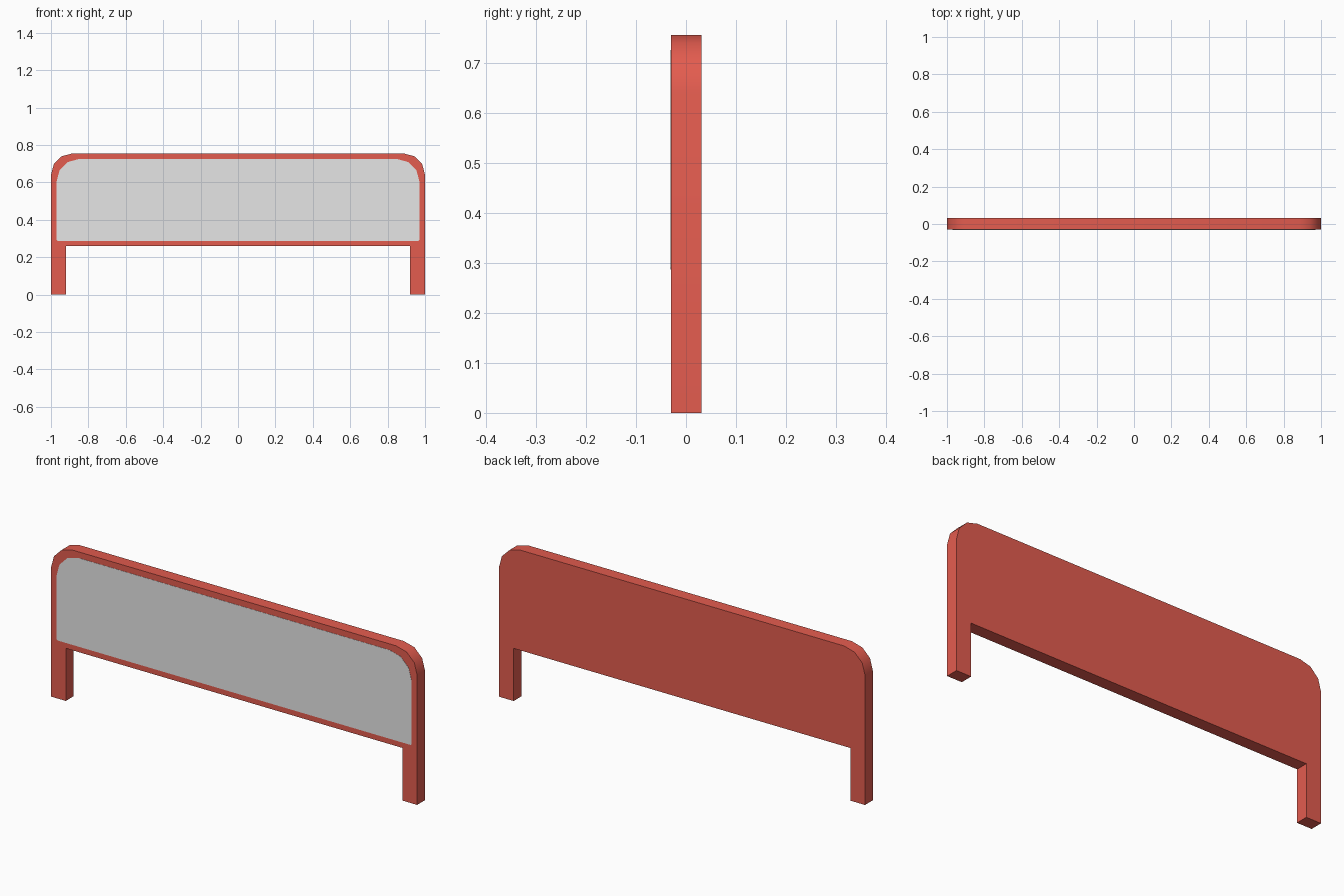
import bpy, bmesh, math

if "Cube" in bpy.data.objects:
    bpy.data.objects.remove(bpy.data.objects["Cube"])

def material(name, rgb):
    m = bpy.data.materials.new(name)
    m.diffuse_color = (*rgb, 1)
    m.use_nodes = True
    m.node_tree.nodes["Principled BSDF"].inputs["Base Color"].default_value = m.diffuse_color
    return m

red = material("red paint", (0.77, 0.107, 0.078))
grey = material("light grey", (0.79, 0.79, 0.79))

def arc(cx, cz, r, steps=3):
    """Quarter round from the right side up to the top."""
    return [(cx + r * math.cos(i * math.pi / 2 / steps),
             cz + r * math.sin(i * math.pi / 2 / steps)) for i in range(steps + 1)]

def slab(name, half, y0, y1, mat):
    """Mirror a right-hand outline (bottom to top) and extrude it along y."""
    outline = half + [(-x, z) for x, z in reversed(half)]
    bm = bmesh.new()
    face = bm.faces.new([bm.verts.new((x, y0, z)) for x, z in outline])
    ext = bmesh.ops.extrude_face_region(bm, geom=[face], use_keep_orig=True)
    for v in ext["geom"]:
        if isinstance(v, bmesh.types.BMVert):
            v.co.y = y1
    bmesh.ops.recalc_face_normals(bm, faces=bm.faces)
    mesh = bpy.data.meshes.new(name)
    bm.to_mesh(mesh)
    bm.free()
    mesh.materials.append(mat)
    ob = bpy.data.objects.new(name, mesh)
    bpy.context.collection.objects.link(ob)
    bpy.ops.object.select_all(action='DESELECT')
    ob.select_set(True)
    bpy.context.view_layer.objects.active = ob
    bpy.ops.object.shade_smooth_by_angle(angle=math.radians(40))
    return ob

# Board with two legs and rounded upper corners
slab("board_with_legs",
     [(0.92, 0.26), (0.92, 0), (1, 0)] + arc(0.885, 0.64, 0.115),
     -0.03, 0.031, red)

# Thin front panel
slab("front_panel",
     [(0.965, 0.287), (0.97, 0.292)] + arc(0.85, 0.605, 0.12),
     -0.031, -0.028, grey)
